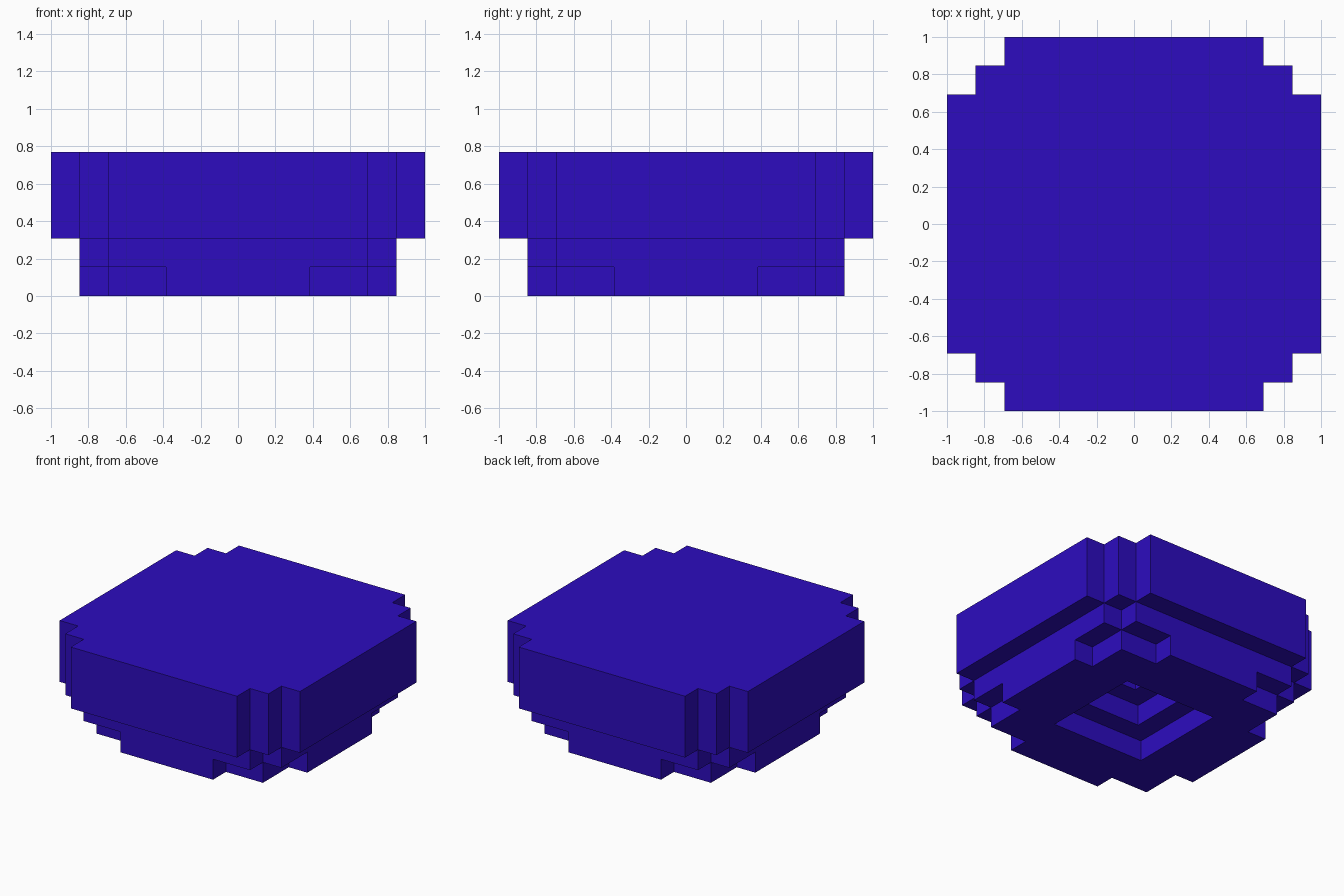
import bpy, bmesh

cube = bpy.data.objects.get("Cube")
if cube:
    bpy.data.objects.remove(cube)

U = 2 / 13  # one block

mat = bpy.data.materials.new("deep blue")
mat.use_nodes = True
color = (0.026, 0.0037, 0.52, 1)
mat.diffuse_color = color
mat.node_tree.nodes["Principled BSDF"].inputs["Base Color"].default_value = color


def full_outline(quarter):
    """Turn the corner steps of the +x +y quarter into a whole closed outline."""
    points = []
    for _ in range(4):
        points += quarter
        quarter = [(-y, x) for x, y in quarter]
    return points


def layer(name, quarter, hole, z0, z1, hole_top):
    """Stepped prism with a square recess cut into its underside."""
    bm = bmesh.new()

    def loop(points, z):
        verts = [bm.verts.new((x * U, y * U, z * U)) for x, y in points]
        edges = [bm.edges.new((v, verts[(i + 1) % len(verts)])) for i, v in enumerate(verts)]
        return verts, edges

    def wall(a, b):
        for i in range(len(a)):
            j = (i + 1) % len(a)
            bm.faces.new((a[i], a[j], b[j], b[i]))

    def cap(*edge_loops):
        bmesh.ops.triangle_fill(bm, use_beauty=True, edges=[e for l in edge_loops for e in l])

    outline = full_outline(quarter)
    square = full_outline([(hole, hole)])
    low, low_edges = loop(outline, z0)
    high, high_edges = loop(outline, z1)
    rim, rim_edges = loop(square, z0)
    inner, inner_edges = loop(square, hole_top)

    cap(low_edges, rim_edges)
    if hole_top == z1:              # recess passes right through
        cap(high_edges, inner_edges)
    else:                           # recess has its own ceiling
        cap(high_edges)
        cap(inner_edges)
    wall(low, high)
    wall(rim, inner)

    bmesh.ops.recalc_face_normals(bm, faces=bm.faces)
    mesh = bpy.data.meshes.new(name)
    bm.to_mesh(mesh)
    bm.free()
    mesh.materials.append(mat)
    obj = bpy.data.objects.new(name, mesh)
    bpy.context.collection.objects.link(obj)


# Foot layer, middle layer and thick top slab, measured in blocks
layer("foot_layer", [(5.5, 2.5), (4.5, 2.5), (4.5, 4.5), (2.5, 4.5), (2.5, 5.5)],
      2.5, 0, 1, 1)
layer("middle_layer", [(5.5, 4.5), (4.5, 4.5), (4.5, 5.5)],
      1.5, 1, 2, 2)
layer("top_slab", [(6.5, 4.5), (5.5, 4.5), (5.5, 5.5), (4.5, 5.5), (4.5, 6.5)],
      0.5, 2, 5, 3)
